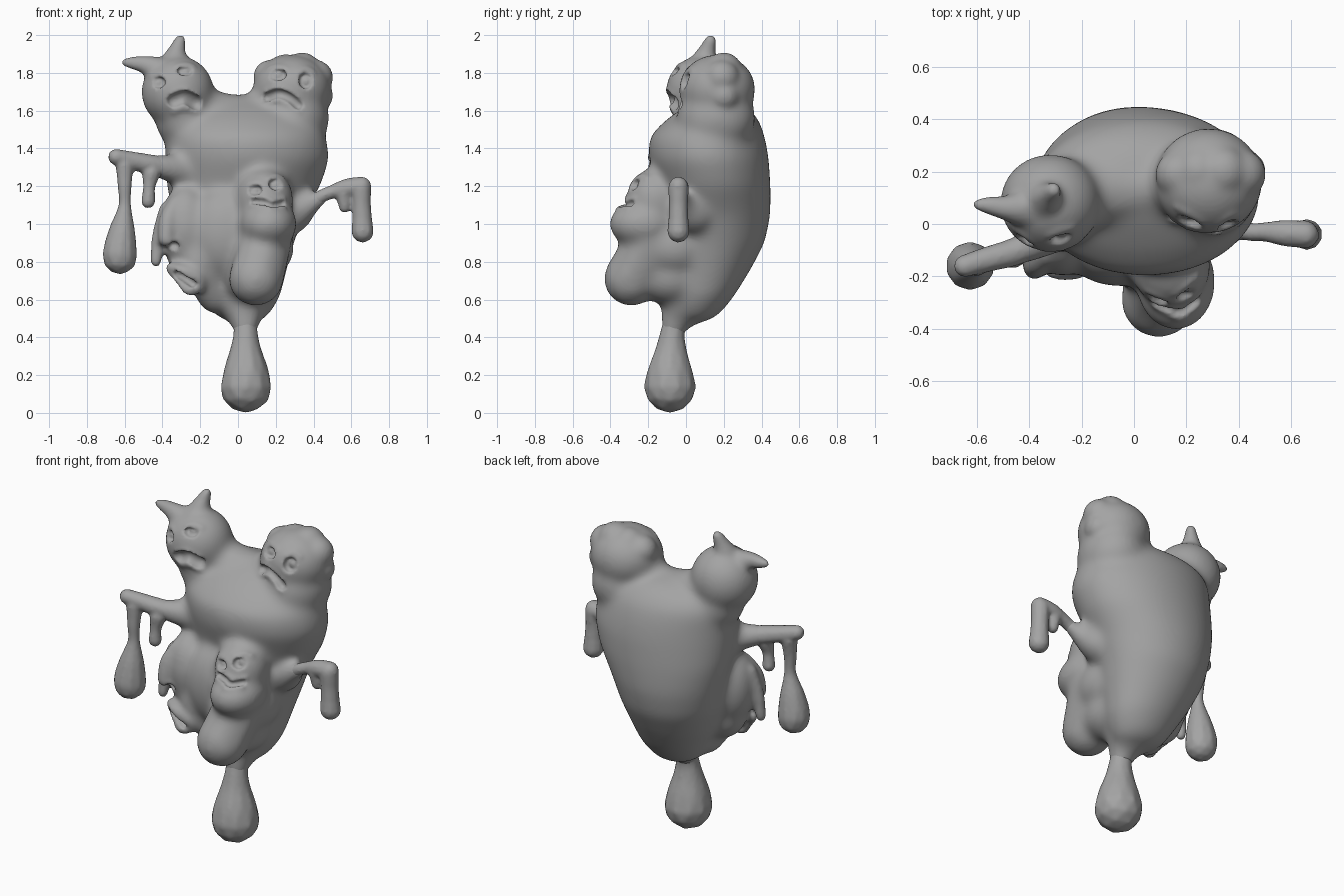
import bpy
import bmesh
from math import cos, sin, pi
from mathutils import Vector, Matrix
from mathutils.bvhtree import BVHTree

default_cube = bpy.data.objects.get("Cube")
if default_cube:
    bpy.data.objects.remove(default_cube, do_unlink=True)

# Single clay grey for the whole figure
clay = bpy.data.materials.new("clay_grey")
clay.use_nodes = True
clay.diffuse_color = (.37, .37, .37, 1)
for node in clay.node_tree.nodes:
    if node.type == 'BSDF_PRINCIPLED':
        node.inputs["Base Color"].default_value = clay.diffuse_color
        node.inputs["Roughness"].default_value = .7


def blob(bm, center, radii):
    """Ellipsoid lump."""
    matrix = Matrix.Translation(center) @ Matrix.Diagonal((*radii, 1))
    bmesh.ops.create_icosphere(bm, subdivisions=3, radius=1, matrix=matrix)


def limb(bm, *points, steps=10):
    """Tapering strand through (x, y, z, radius) points on a smooth path."""
    pts = [Vector(p) for p in points]
    pts = [pts[0]] + pts + [pts[-1]]
    for a, b, c, d in zip(pts, pts[1:], pts[2:], pts[3:]):
        for i in range(steps + 1):
            t = i / steps
            p = (b * 2 + (c - a) * t + (a * 2 - b * 5 + c * 4 - d) * t ** 2
                 + (b * 3 - a - c * 3 + d) * t ** 3) / 2
            bmesh.ops.create_icosphere(bm, subdivisions=2, radius=max(p.w, .008),
                                       matrix=Matrix.Translation(p.xyz))


def loft(bm, rings, sides=32):
    """Closed skin over elliptical rings (z, x, y, x radius, y radius)."""
    loops = []
    for z, x, y, rx, ry in rings:
        angles = [2 * pi * i / sides for i in range(sides)]
        loops.append([bm.verts.new((x + rx * cos(a), y + ry * sin(a), z)) for a in angles])
    for low, high in zip(loops, loops[1:]):
        for i in range(sides):
            j = (i + 1) % sides
            bm.faces.new((low[i], low[j], high[j], high[i]))
    bm.faces.new(loops[0][::-1])
    bm.faces.new(loops[-1])


def bake(obj):
    """Replace the mesh by its modified result."""
    bpy.context.view_layer.update()
    graph = bpy.context.evaluated_depsgraph_get()
    mesh = bpy.data.meshes.new_from_object(obj.evaluated_get(graph))
    obj.modifiers.clear()
    obj.data = mesh


def fuse(name, bm, voxel, rounds):
    """Melt overlapping lumps into one softened skin."""
    mesh = bpy.data.meshes.new(name)
    bm.to_mesh(mesh)
    bm.free()
    obj = bpy.data.objects.new(name, mesh)
    bpy.context.collection.objects.link(obj)
    remesh = obj.modifiers.new("melt", 'REMESH')
    remesh.mode = 'VOXEL'
    remesh.voxel_size = voxel
    soften = obj.modifiers.new("soften", 'SMOOTH')
    soften.factor = .5
    soften.iterations = rounds
    bake(obj)
    return obj


def unpack(obj):
    """Take an object apart into an editable mesh."""
    bm = bmesh.new()
    bm.from_mesh(obj.data)
    bpy.data.objects.remove(obj, do_unlink=True)
    return bm


def finish(obj):
    obj.data.materials.clear()
    obj.data.materials.append(clay)
    bpy.ops.object.select_all(action='DESELECT')
    obj.select_set(True)
    bpy.context.view_layer.objects.active = obj
    bpy.ops.object.shade_smooth_by_angle(angle=pi / 3)


def carve_faces(name, bm, faces):
    """Add brows and lips, cut sockets and mouths, set eyeballs inside."""
    bm = unpack(fuse(name, bm, .013, 4))
    tree = BVHTree.FromBMesh(bm)

    def skin(x, z, depth=0):
        hit = tree.ray_cast(Vector((x, -2, z)), Vector((0, 1, 0)))[0]
        return Vector((x, (hit.y if hit else 0) + depth, z))

    holes, balls = bmesh.new(), []
    for eyes, mouth, gape in faces:
        for x, z, rx, rz in eyes:
            blob(holes, skin(x, z, .005), (rx, .05, rz))
            balls.append((skin(x, z - rz * .2, .045), (rx * .7, .022, rz * .65)))
            brow = [(*skin(x + side * rx, z + rz * rise, .008), .014)
                    for side, rise in ((-1, .9), (0, 1.4), (1, .9))]
            limb(bm, *brow)
        for lip in (gape, -gape * 1.3):
            limb(bm, *[(*skin(x, z + lip, .01), .018) for x, z in mouth])
        limb(holes, *[(*skin(x, z), gape) for x, z in mouth])
    solid = fuse(name, bm, .012, 2)
    cutter = fuse("face_cutter", holes, .008, 1)
    cutter.hide_render = True
    cut = solid.modifiers.new("carve", 'BOOLEAN')
    cut.operation = 'DIFFERENCE'
    cut.solver = 'EXACT'
    cut.object = cutter
    bake(solid)
    bpy.data.objects.remove(cutter, do_unlink=True)
    bm = unpack(solid)
    for center, radii in balls:
        blob(bm, center, radii)
    finish(fuse(name, bm, .01, 1))


# Torso
torso = bmesh.new()
loft(torso, [(.48, .03, .04, .1, .08), (.53, .02, .05, .16, .14), (.62, .02, .08, .21, .18),
             (.75, 0, .11, .26, .23), (.9, -.01, .14, .31, .28), (1.05, 0, .16, .35, .29),
             (1.2, .03, .15, .41, .3), (1.35, .05, .12, .44, .32), (1.46, .04, .11, .43, .31),
             (1.55, .03, .14, .41, .25), (1.62, .02, .16, .34, .17), (1.67, .02, .16, .18, .08)])
body = unpack(fuse("torso", torso, .025, 12))
# Heads, necks and the saddle between them
blob(body, (-.32, .08, 1.7), (.195, .19, .195))
blob(body, (-.27, .1, 1.55), (.17, .17, .16))
blob(body, (.285, .165, 1.715), (.21, .205, .185))
blob(body, (.3, .16, 1.56), (.185, .21, .19))
limb(body, (-.27, .11, 1.6, .15), (.01, .14, 1.55, .14), (.25, .16, 1.6, .15))
# Belly head, hanging chin and the skin stretched around it
blob(body, (.14, -.16, 1.13), (.155, .16, .17))
blob(body, (.16, -.22, 1), (.155, .19, .13))
blob(body, (.13, -.06, .88), (.17, .2, .17))
blob(body, (-.06, -.08, .95), (.21, .16, .26))
blob(body, (.08, -.08, .72), (.165, .19, .15))
limb(body, (.14, -.18, .9, .15), (.11, -.26, .76, .15), (.095, -.29, .71, .152))
# Right flank lump
blob(body, (-.28, -.05, .98), (.14, .15, .23))
blob(body, (-.22, -.05, .82), (.15, .13, .18))
limb(body, (-.22, -.1, .9, .08), (-.21, -.12, .76, .08), (-.12, -.03, .62, .1))
# Roots of the arms and of the drip
limb(body, (-.22, .06, 1.28, .13), (-.33, -.04, 1.29, .085), (-.44, -.1, 1.31, .062))
limb(body, (.28, .04, 1.06, .12), (.37, -.01, 1.1, .065), (.46, -.03, 1.155, .04))
limb(body, (.03, .02, .62, .16), (.035, -.04, .52, .095), (.04, -.07, .44, .066))
body = unpack(fuse("melted_mass", body, .015, 25))

# Horns and scalp lumps
limb(body, (-.4, .06, 1.8, .085), (-.48, .06, 1.84, .052), (-.55, .07, 1.852, .038), (-.6, .075, 1.855, .024))
limb(body, (-.34, .09, 1.83, .085), (-.325, .11, 1.91, .05), (-.305, .13, 1.975, .032))
for x, y, z, r in ((.17, .19, 1.78, .09), (.25, .2, 1.8, .1), (.34, .2, 1.81, .1),
                   (.41, .19, 1.775, .095), (.42, .2, 1.68, .085)):
    blob(body, (x, y, z), (r, r, r))
# Flank nose, cheek drip and slack jaw
limb(body, (-.33, -.12, 1.12, .035), (-.37, -.15, 1.02, .05), (-.38, -.17, .92, .045))
limb(body, (-.38, -.08, 1.08, .04), (-.42, -.1, .94, .038), (-.435, -.11, .8, .033))
limb(body, (-.37, -.14, .775, .022), (-.3, -.18, .76, .03), (-.22, -.18, .72, .035),
     (-.2, -.16, .67, .03), (-.26, -.18, .645, .028), (-.31, -.17, .69, .02), (-.37, -.14, .755, .018))

carve_faces("body_with_faces", body, [
    ([(-.42, 1.75, .038, .032), (-.28, 1.81, .044, .026)],
     [(-.34, 1.65), (-.28, 1.67), (-.22, 1.64)], .04),
    ([(.21, 1.79, .05, .032), (.36, 1.76, .04, .046)],
     [(.15, 1.67), (.21, 1.69), (.27, 1.67), (.32, 1.63)], .027),
    ([(.09, 1.18, .04, .028), (.2, 1.21, .04, .032)],
     [(.08, 1.12), (.14, 1.115), (.18, 1.1), (.24, 1.11)], .02),
    ([(-.34, .885, .03, .024)], [(-.32, .735), (-.28, .715), (-.24, .685)], .024)])

# Right arm with two melting drips
arm = bmesh.new()
limb(arm, (-.32, -.04, 1.29, .06), (-.44, -.1, 1.31, .056), (-.56, -.135, 1.335, .05), (-.645, -.16, 1.355, .044))
limb(arm, (-.6, -.15, 1.31, .05), (-.6, -.16, 1.2, .038), (-.6, -.16, 1.09, .036),
     (-.615, -.16, .95, .074), (-.625, -.16, .86, .092), (-.625, -.16, .825, .092))
limb(arm, (-.46, -.12, 1.27, .05), (-.47, -.13, 1.2, .034), (-.475, -.13, 1.12, .038))
finish(fuse("right_arm", arm, .011, 3))

# Left arm with drooping hand
arm = bmesh.new()
limb(arm, (.36, -.01, 1.09, .04), (.44, -.03, 1.145, .036), (.5, -.03, 1.17, .038),
     (.58, -.035, 1.19, .052), (.655, -.04, 1.2, .052))
limb(arm, (.65, -.04, 1.19, .056), (.655, -.04, 1.08, .052), (.66, -.04, .96, .06))
limb(arm, (.56, -.035, 1.16, .045), (.565, -.035, 1.09, .032))
finish(fuse("left_arm", arm, .011, 3))

# Bulbous drip under the body
drip = bmesh.new()
limb(drip, (.035, -.04, .53, .07), (.04, -.07, .43, .066), (.04, -.08, .32, .087),
     (.042, -.085, .2, .125), (.042, -.085, .138, .139))
finish(fuse("hanging_drip", drip, .012, 3))
